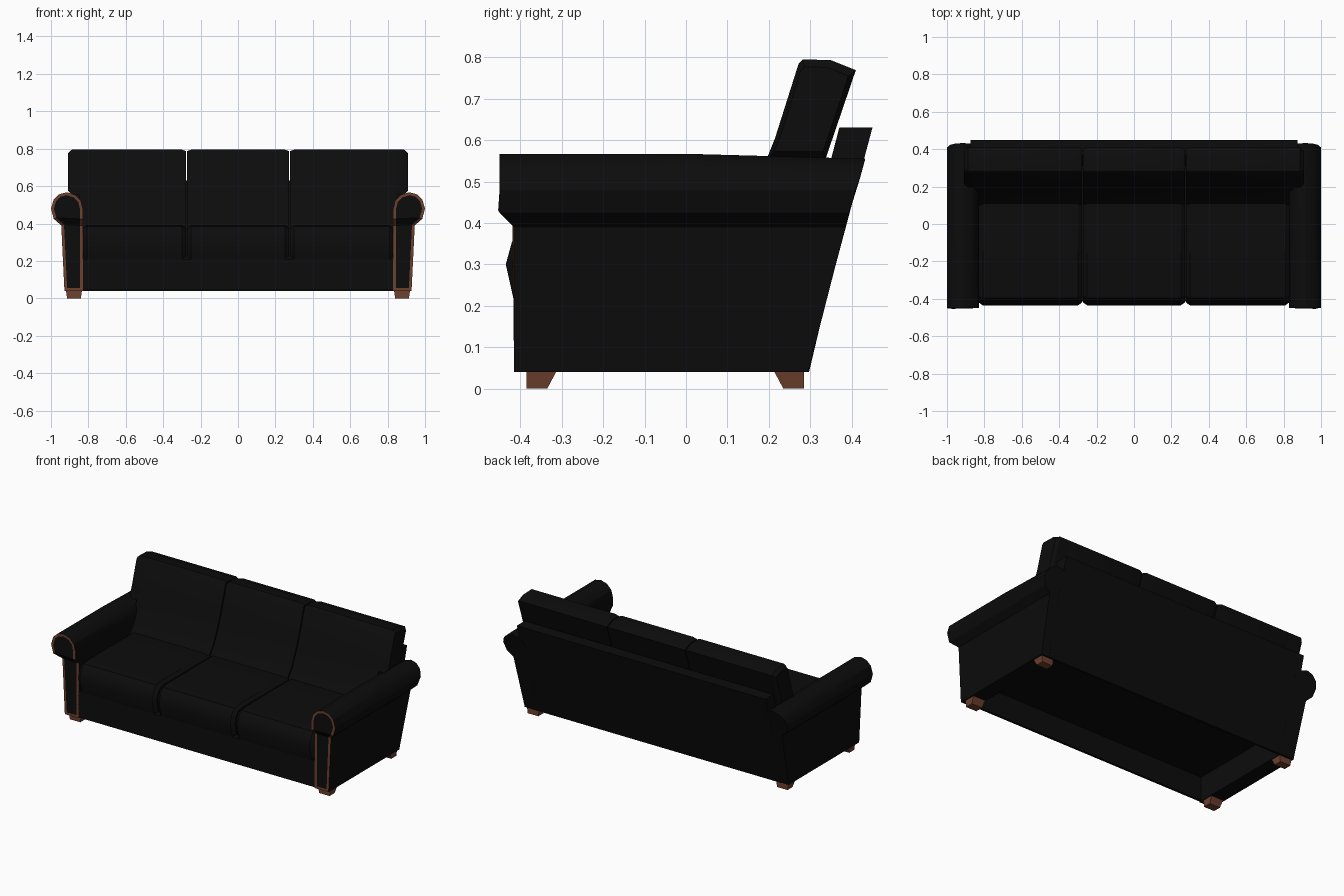
import bpy, bmesh, math

if "Cube" in bpy.data.objects:
    bpy.data.objects.remove(bpy.data.objects["Cube"])


def material(name, rgb):
    m = bpy.data.materials.new(name)
    m.diffuse_color = (*rgb, 1)
    m.use_nodes = True
    m.node_tree.nodes["Principled BSDF"].inputs["Base Color"].default_value = m.diffuse_color
    return m


BLACK = material("black leather", (0.0036, 0.0036, 0.0036))
WOOD = material("brown wood", (0.15, 0.052, 0.027))


def finish(bm, name, mats, angle=30):
    bmesh.ops.recalc_face_normals(bm, faces=bm.faces[:])
    me = bpy.data.meshes.new(name)
    bm.to_mesh(me)
    bm.free()
    for m in mats:
        me.materials.append(m)
    me.shade_smooth()
    me.set_sharp_from_angle(angle=math.radians(angle))
    ob = bpy.data.objects.new(name, me)
    bpy.context.collection.objects.link(ob)
    return ob


def loft(name, profile, stations, mat=BLACK):
    """Sweep a (y, z) profile along x; each station is (x, inset of the outline)."""
    bm = bmesh.new()
    ys, zs = [p[0] for p in profile], [p[1] for p in profile]
    cy, cz = (min(ys) + max(ys)) / 2, (min(zs) + max(zs)) / 2
    hy, hz = (max(ys) - min(ys)) / 2, (max(zs) - min(zs)) / 2
    rings = []
    for x, d in stations:
        rings.append([bm.verts.new((x, cy + (y - cy) * (1 - d / hy), cz + (z - cz) * (1 - d / hz)))
                      for y, z in profile])
    n = len(profile)
    for a, b in zip(rings, rings[1:]):
        for i in range(n):
            j = (i + 1) % n
            bm.faces.new((a[i], a[j], b[j], b[i]))
    bm.faces.new(rings[0])
    bm.faces.new(rings[-1])
    return finish(bm, name, [mat])


def back_y(z):
    """Slanted plane of the sofa back."""
    return 0.295 + (z - 0.04) * 0.2375 if z < 0.2 else 0.333 + (z - 0.2) * 0.272


# Rolled arms with a wooden outline on the front
ARM = [(0.83, 0.04), (0.928, 0.04), (0.945, 0.39), (0.985, 0.425), (1.0, 0.48), (0.985, 0.53),
       (0.955, 0.557), (0.915, 0.567), (0.87, 0.553), (0.84, 0.522), (0.83, 0.48),
       (0.83, 0.425), (0.83, 0.39)]


def arm(s, side):
    bm = bmesh.new()
    rings = []
    for k in range(3):
        ring = []
        for x, z in ARM:
            front = -0.45 if z > 0.4 else -0.415
            y = (front, 0.0, back_y(z))[k]
            ring.append(bm.verts.new((s * x, y, z - (0.012 if k == 2 and z > 0.5 else 0))))
        rings.append(ring)
    n = len(ARM)
    for a, b in zip(rings, rings[1:]):
        for i in range(n):
            j = (i + 1) % n
            bm.faces.new((a[i], a[j], b[j], b[i]))
    fronts = []
    for k in (0, 2):
        r = rings[k]
        for loop in ([r[0], r[1], r[2], r[12]], [r[12], r[2], r[3], r[11]], r[3:12]):
            f = bm.faces.new(loop)
            if k == 0:
                fronts.append(f)
    bmesh.ops.recalc_face_normals(bm, faces=bm.faces[:])
    rim = bmesh.ops.inset_region(bm, faces=fronts, thickness=0.015, use_even_offset=True,
                                 use_boundary=True)["faces"]
    for f in rim:
        f.material_index = 1
    finish(bm, side + "_arm", [BLACK, WOOD])


# Tapered feet: upright on the outer y side, slanted towards the middle
def foot(name, s, y_out, inward):
    bm = bmesh.new()
    rings = []
    for z, depth, half in ((0, 0.05, 0.037), (0.045, 0.074, 0.043)):
        rings.append([bm.verts.new((s * 0.877 + dx * half, y_out + inward * depth * t, z))
                      for dx, t in ((-1, 0), (1, 0), (1, 1), (-1, 1))])
    a, b = rings
    for i in range(4):
        j = (i + 1) % 4
        bm.faces.new((a[i], a[j], b[j], b[i]))
    bm.faces.new(a)
    bm.faces.new(b)
    finish(bm, name, [WOOD])


for s, side in ((-1, "left"), (1, "right")):
    arm(s, side)
    foot(side + "_front_foot", s, -0.385, 1)
    foot(side + "_back_foot", s, 0.285, -1)

# Hollow base: front board, raised platform and slanted back
loft("front_board", [(-0.415, 0.045), (-0.415, 0.21), (-0.4, 0.21), (-0.4, 0.045)],
     [(-0.835, 0), (0.835, 0)])
loft("seat_platform", [(-0.41, 0.195), (-0.41, 0.21), (0.32, 0.21), (0.32, 0.195)],
     [(-0.835, 0), (0.835, 0)])
loft("back_frame", [(0.297, 0.04), (0.335, 0.2), (0.45, 0.63), (0.37, 0.63), (0.31, 0.4),
                    (0.315, 0.2), (0.282, 0.04)], [(-0.875, 0), (0.875, 0)])

# Seat and back cushions
SEAT = [(-0.415, 0.21), (-0.435, 0.30), (-0.42, 0.355), (-0.395, 0.385), (-0.35, 0.392),
        (0.1, 0.392), (0.25, 0.38), (0.25, 0.21)]
BACK = [(0.10, 0.38), (0.145, 0.44), (0.195, 0.555), (0.215, 0.605), (0.272, 0.785), (0.282, 0.795),
        (0.35, 0.793), (0.41, 0.769), (0.337, 0.555), (0.285, 0.38)]
WING = BACK[2:9]


def cushion(name, profile, x0, x1, soft=0.02):
    loft(name, profile, [(x0, soft), (x0 + 0.022, 0), (x1 - 0.022, 0), (x1, soft)])


for place, x0, x1 in (("left", -0.83, -0.278), ("middle", -0.272, 0.272), ("right", 0.278, 0.83)):
    cushion(place + "_seat_cushion", SEAT, x0, x1, 0.015)
    # outer back cushions run a little into the arms so their wings join cleanly
    b0, b1 = (x0 - (place == "left") * 0.02, x1 + (place == "right") * 0.02)
    cushion(place + "_back_cushion", BACK, b0, b1, 0.008)
for s, side in ((-1, "left"), (1, "right")):
    loft(side + "_back_cushion_wing", WING,
         [(s * 0.80, 0), (s * 0.888, 0), (s * 0.908, 0.018)])
